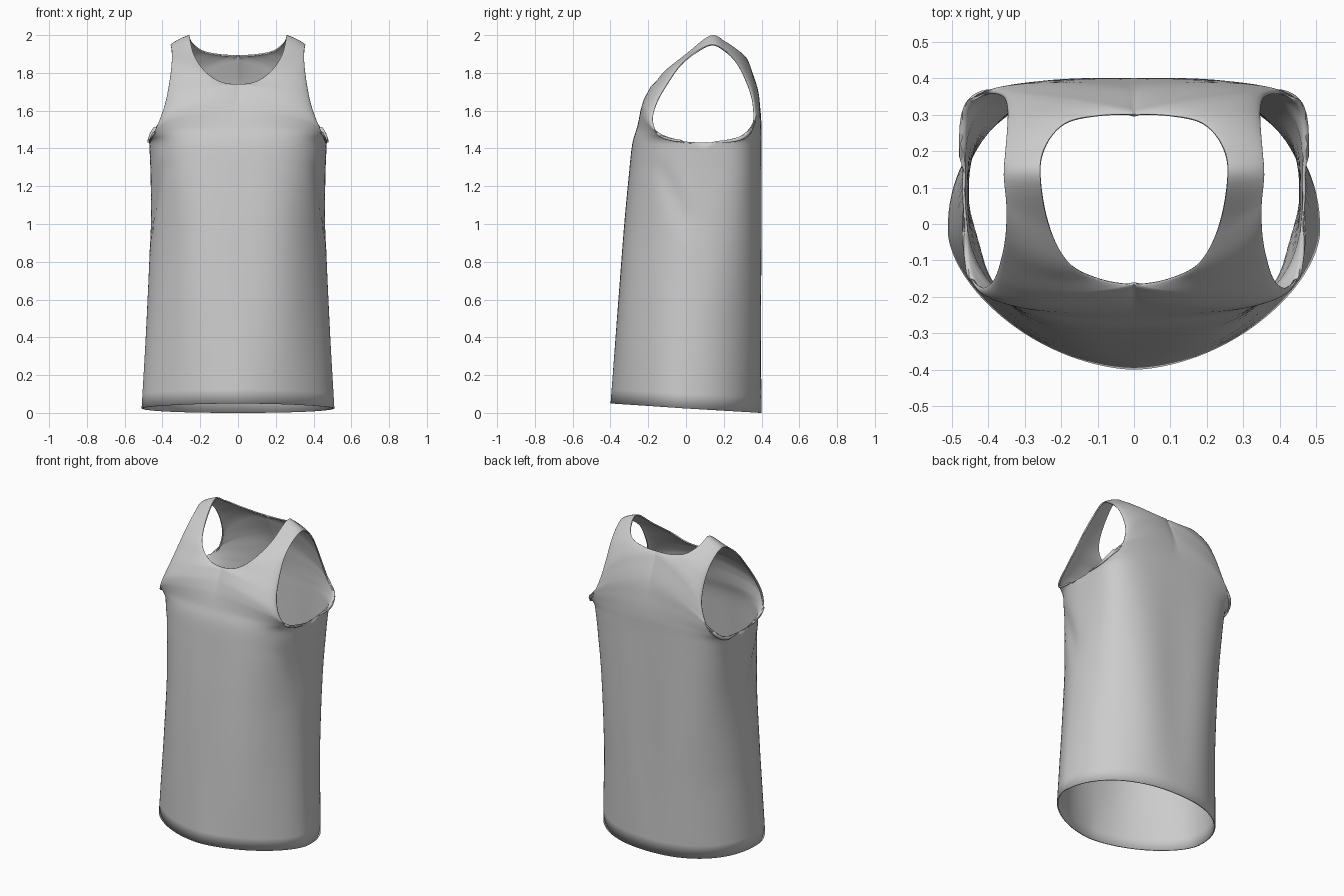
import bpy
import bmesh
import math
from mathutils import Vector

STEPS = 6        # rows between two guide rows
COLUMNS = 30     # faces from centre line to side
ARMPIT, NECK = 4, 8   # guide rows where the openings begin

# Guide rows, hem to shoulder: inner point, outer point, roundness, outward bulge
SIDE_SEAM = [(.51, -.02, .025), (.48, 0, .48), (.46, .05, .93), (.46, .09, 1.22), (.47, .11, 1.43)]
FRONT = [
    ((0, -.4, .05), SIDE_SEAM[0], 1.7, 0),
    ((0, -.37, .5), SIDE_SEAM[1], 1.9, 0),
    ((0, -.335, .95), SIDE_SEAM[2], 2.2, 0),
    ((0, -.305, 1.25), SIDE_SEAM[3], 2.6, 0),
    ((0, -.285, 1.42), SIDE_SEAM[4], 2.8, 0),
    ((0, -.26, 1.51), (.46, -.06, 1.44), 2.6, 0),
    ((0, -.235, 1.6), (.445, -.145, 1.475), 2, -.02),
    ((0, -.205, 1.67), (.415, -.175, 1.55), 1.6, -.03),
    ((0, -.165, 1.74), (.385, -.155, 1.64), 1.4, -.03),
    ((.1, -.15, 1.757), (.365, -.1, 1.74), 1.3, -.02),
    ((.18, -.105, 1.815), (.352, -.03, 1.84), 1.2, -.01),
    ((.235, 0, 1.9), (.35, .05, 1.91), 1.2, 0),
]
SHOULDER = ((.257, .13, 1.998), (.357, .135, 1.95), 1.2, 0)
BACK = [
    ((0, .4, 0), SIDE_SEAM[0], 2.2, 0),
    ((0, .4, .5), SIDE_SEAM[1], 2.5, 0),
    ((0, .4, .95), SIDE_SEAM[2], 3, 0),
    ((0, .4, 1.25), SIDE_SEAM[3], 3.4, 0),
    ((0, .4, 1.42), SIDE_SEAM[4], 3.6, 0),
    ((0, .4, 1.52), (.47, .25, 1.435), 3, 0),
    ((0, .39, 1.62), (.45, .325, 1.47), 2.2, .01),
    ((0, .365, 1.74), (.4, .355, 1.54), 1.6, .02),
    ((0, .3, 1.895), (.36, .35, 1.65), 1.4, .03),
    ((.1, .297, 1.9), (.347, .32, 1.75), 1.3, .02),
    ((.19, .275, 1.92), (.347, .27, 1.85), 1.2, .01),
    ((.245, .21, 1.965), (.352, .205, 1.92), 1.2, 0),
]


def spline(rail, breaks, mirrored=False):
    """Smooth curve through the rail, with a corner (or mirrored start) at each break."""
    last = len(rail) - 1
    flip = Vector((-1, 1, 1))
    samples = []
    for i in range(last):
        b, c = rail[i], rail[i + 1]
        a = rail[i - 1] if i and i not in breaks else 2 * b - c
        d = rail[i + 2] if i + 1 < last and i + 1 not in breaks else 2 * c - b
        if mirrored and i == breaks[0]:
            a = c * flip
        if mirrored and i + 1 == breaks[1]:
            d = b * flip
        for k in range(STEPS):
            t = k / STEPS
            samples.append(b + (c - a) * (t / 2)
                           + (2 * a - 5 * b + 4 * c - d) * (t * t / 2)
                           + (3 * b - a - 3 * c + d) * (t ** 3 / 2))
    return samples + [rail[last]]


def drape(p):
    """Soft hanging folds in the body, fading at the hem and chest."""
    fade = max(0, math.sin(math.pi * min(1, p.z / 1.42)))
    angle = math.atan2(p.y - .05, p.x)
    wave = .012 * fade * math.cos(6 * angle)
    # Diagonal crease running down and back from the front of the armhole
    along = (1.35 - p.z) / .45
    if p.x > .2 and 0 < along < 1:
        off = p.y - (-.15 + .2 * along)
        wave -= .03 * math.sin(math.pi * along) * math.exp(-(off / .05) ** 2)
    return Vector((p.x * (1 + wave), .05 + (p.y - .05) * (1 + wave), p.z))


# One strip runs up the front, over the shoulder and down the back
rows = FRONT + [SHOULDER] + BACK[::-1]
end = len(rows) - 1
inner = spline([Vector(r[0]) for r in rows], (NECK, end - NECK), True)
outer = spline([Vector(r[1]) for r in rows], (ARMPIT, end - ARMPIT))

bm = bmesh.new()
grid = []
for n, (start, stop) in enumerate(zip(inner, outer)):
    i = min(n // STEPS, end - 1)
    t = n / STEPS - i
    power, bulge = (rows[i][k] * (1 - t) + rows[i + 1][k] * t for k in (2, 3))
    line = []
    for c in range(COLUMNS + 1):
        s = c / COLUMNS
        across = math.sin(s * math.pi / 2) ** (2 / power)
        depth = max(0, math.cos(s * math.pi / 2)) ** (2 / power)
        p = Vector((start.x + (stop.x - start.x) * across,
                    stop.y + (start.y - stop.y) * depth + bulge * math.sin(math.pi * s),
                    stop.z + (start.z - stop.z) * depth))
        line.append(bm.verts.new(drape(p)))
    grid.append(line)

for low, high in zip(grid, grid[1:]):
    for c in range(COLUMNS):
        bm.faces.new((low[c], low[c + 1], high[c + 1], high[c]))

# Weld the side seam
bmesh.ops.remove_doubles(bm, verts=bm.verts, dist=.0005)

cube = bpy.data.objects.get("Cube")
if cube:
    bpy.data.objects.remove(cube, do_unlink=True)

mesh = bpy.data.meshes.new("tank_top")
bm.to_mesh(mesh)
bm.free()
shirt = bpy.data.objects.new("tank_top", mesh)
bpy.context.collection.objects.link(shirt)

# Grey cloth
cloth = bpy.data.materials.new("grey_cloth")
cloth.use_nodes = True
colour = (.6, .6, .6, 1)
cloth.diffuse_color = colour
cloth.node_tree.nodes["Principled BSDF"].inputs["Base Color"].default_value = colour
mesh.materials.append(cloth)

# Mirror the half garment and give the cloth thickness
mirror = shirt.modifiers.new("other_half", 'MIRROR')
mirror.merge_threshold = .001
thickness = shirt.modifiers.new("cloth_thickness", 'SOLIDIFY')
thickness.thickness = .008
thickness.offset = -1

bpy.context.view_layer.objects.active = shirt
shirt.select_set(True)
bpy.ops.object.shade_smooth_by_angle(angle=math.radians(50))
